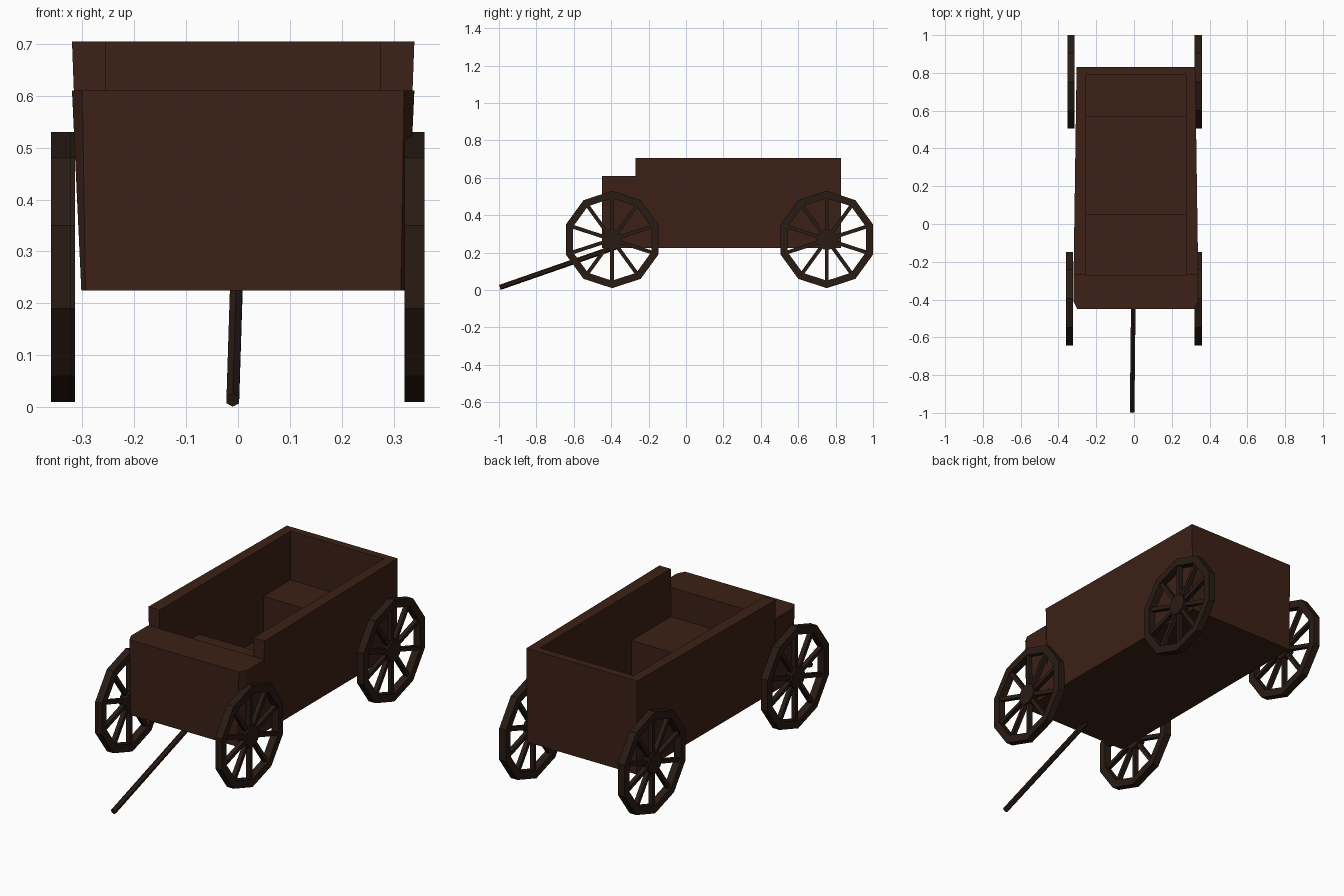
import bpy, bmesh, math
from mathutils import Matrix, Vector

if "Cube" in bpy.data.objects:
    bpy.data.objects.remove(bpy.data.objects["Cube"])


def material(name, col):
    m = bpy.data.materials.new(name)
    m.diffuse_color = (*col, 1)
    m.use_nodes = True
    m.node_tree.nodes["Principled BSDF"].inputs["Base Color"].default_value = m.diffuse_color
    return m


wood = material("brown_wood", (0.045, 0.015, 0.008))
dark = material("dark_wood", (0.022, 0.011, 0.007))


def add(name, bm, mat):
    bmesh.ops.recalc_face_normals(bm, faces=bm.faces)
    me = bpy.data.meshes.new(name)
    bm.to_mesh(me)
    bm.free()
    me.materials.append(mat)
    ob = bpy.data.objects.new(name, me)
    bpy.context.collection.objects.link(ob)
    return ob


def loft(name, low, z0, high, z1, mat=wood):
    """Solid between a bottom and a top outline."""
    bm = bmesh.new()
    a = [bm.verts.new((x, y, z0)) for x, y in low]
    b = [bm.verts.new((x, y, z1)) for x, y in high]
    n = len(a)
    bm.faces.new(a)
    bm.faces.new(b)
    for i in range(n):
        j = (i + 1) % n
        bm.faces.new((a[i], a[j], b[j], b[i]))
    return add(name, bm, mat)


def box(name, x0, x1, y0, y1, z0, z1):
    o = [(x0, y0), (x1, y0), (x1, y1), (x0, y1)]
    return loft(name, o, z0, o, z1)


# Wagon bed: centre line lies slightly right of x = 0
CX, IN, BOTTOM, TOP = 0.01, 0.265, 0.225, 0.705
FRONT, REAR = -0.27, 0.83

# Side walls flare outwards towards the top and the front
for s, side in ((-1, "left"), (1, "right")):
    def wall(front, rear):
        return [(CX + s * IN, FRONT), (CX + s * front, FRONT),
                (CX + s * rear, REAR), (CX + s * IN, REAR)]
    loft(side + "_wall", wall(0.312, 0.31), BOTTOM, wall(0.33, 0.314), TOP)

box("rear_wall", CX - IN, CX + IN, 0.79, REAR, BOTTOM, TOP)
box("floor", CX - IN, CX + IN, FRONT, 0.79, BOTTOM, 0.25)
box("rear_bench", CX - IN, CX + IN, 0.57, 0.79, 0.25, 0.455)
box("front_bench", CX - IN, CX + IN, FRONT, 0.05, 0.25, 0.46)


# Lower front box with chamfered corners
def front_outline(w, c):
    return [(CX - w, FRONT), (CX - w, -0.45 + 2 * c), (CX - w + c, -0.45),
            (CX + w - c, -0.45), (CX + w, -0.45 + 2 * c), (CX + w, FRONT)]


loft("front_box", front_outline(0.312, 0.008), BOTTOM,
     front_outline(0.33, 0.02), 0.61)

# Pulling tongue
p, q = Vector((-0.01, -0.995, 0.014)), Vector((-0.003, -0.36, 0.235))
bm = bmesh.new()
bmesh.ops.create_cone(bm, cap_ends=True, segments=6, radius1=0.014,
                      radius2=0.014, depth=(q - p).length)
tongue = add("tongue", bm, dark)
tongue.matrix_world = (Matrix.Translation((p + q) / 2)
                       @ (q - p).to_track_quat('Z', 'Y').to_matrix().to_4x4())


# Ten-sided wheels with ten spokes, axle along x
def wheel(name, x, y):
    bm = bmesh.new()
    n, w = 10, 0.019
    ring = []
    for i in range(n):
        t = math.tau * i / n
        ring.append([bm.verts.new((h, r * math.sin(t), r * math.cos(t)))
                     for h, r in ((-w, 0.26), (w, 0.26), (w, 0.22), (-w, 0.22))])
    for i in range(n):
        a, b = ring[i], ring[(i + 1) % n]
        for k in range(4):
            m = (k + 1) % 4
            bm.faces.new((a[k], a[m], b[m], b[k]))
        # spoke
        bmesh.ops.create_cube(
            bm, size=1, matrix=Matrix.Rotation(math.tau * i / n, 4, 'X')
            @ Matrix.Translation((0, 0, 0.132))
            @ Matrix.Diagonal((0.022, 0.02, 0.18, 1)))
    # hub
    bmesh.ops.create_cone(bm, cap_ends=True, segments=n, radius1=0.055,
                          radius2=0.055, depth=2 * w,
                          matrix=Matrix.Rotation(math.pi / 2, 4, 'Y'))
    add(name, bm, dark).location = (x, y, 0.27)


wheel("front_left_wheel", -0.341, -0.395)
wheel("front_right_wheel", 0.34, -0.395)
wheel("rear_left_wheel", -0.333, 0.753)
wheel("rear_right_wheel", 0.34, 0.753)
